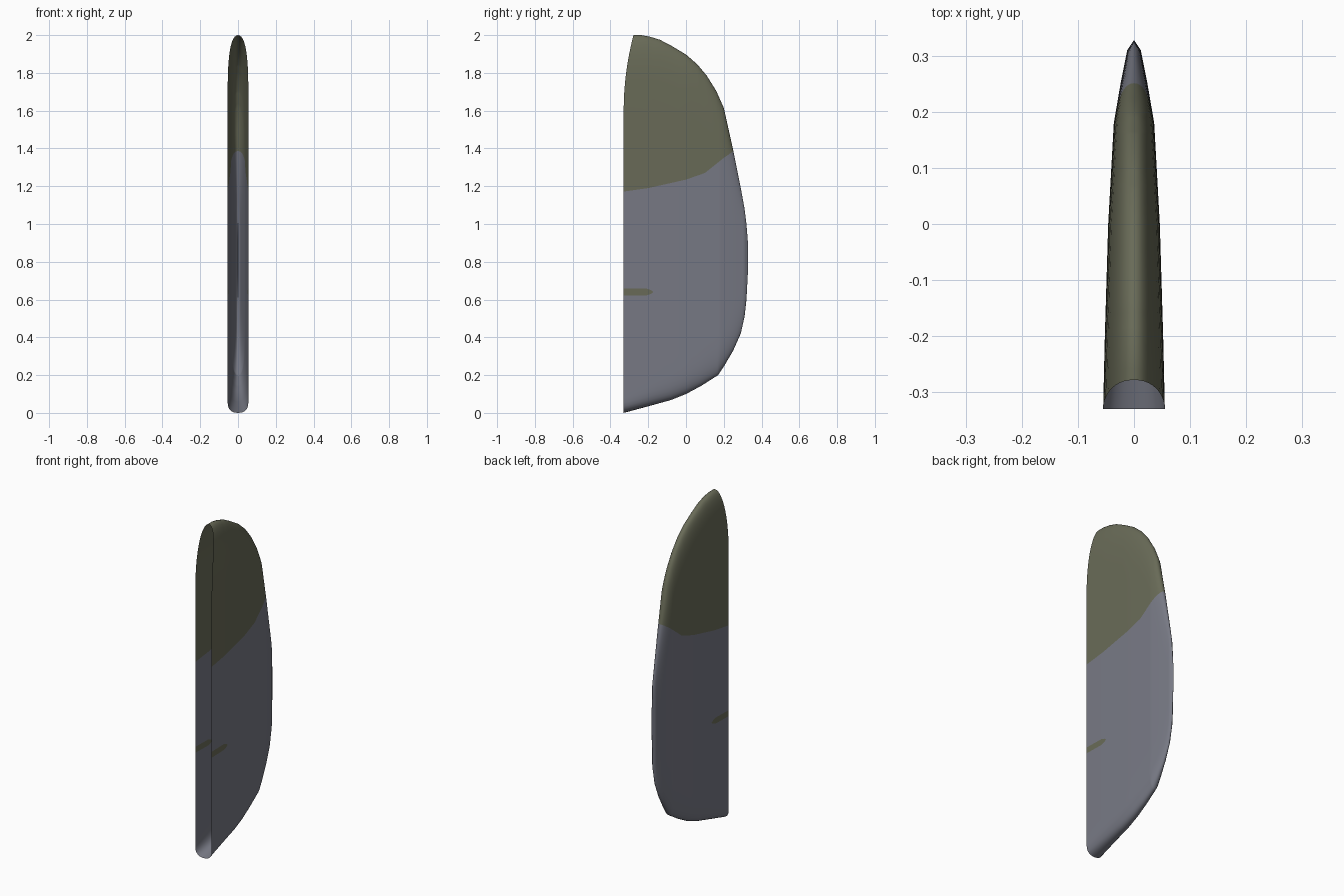
import bpy, bmesh, math
from mathutils import Vector

if "Cube" in bpy.data.objects:
    bpy.data.objects.remove(bpy.data.objects["Cube"])

# Side outline and half width as (y, value) profiles
TOP = [(-.33, 2.0), (-.28, 2.0), (-.22, 1.992), (-.15, 1.975), (-.08, 1.945), (0, 1.897), (.06, 1.845),
       (.11, 1.785), (.16, 1.705), (.2, 1.615), (.25, 1.39), (.29, 1.19), (.31, 1.08), (.32, 1.0), (.328, .9)]
BOTTOM = [(-.33, 0), (-.2, .035), (-.08, .068), (0, .1), (.08, .143), (.17, .2), (.2, .245),
          (.25, .33), (.29, .42), (.31, .51), (.32, .6), (.328, .75)]
WIDTH = [(-.33, .055), (-.2, .052), (0, .046), (.18, .036), (.25, .024), (.31, .012), (.328, 0)]
# Colour boundary line on the sides
PAINT = [(-.34, 1.17), (-.2, 1.19), (0, 1.235), (.1, 1.27), (.2, 1.35), (.25, 1.385), (.34, 1.45)]


def lerp(table, v):
    for (a, p), (b, q) in zip(table, table[1:]):
        if v <= b:
            return p + (q - p) * max(0, v - a) / (b - a)
    return table[-1][1]


def rounding(d, r):
    k = 1 - min(max(d / r, 0), 1)
    return max(0, 1 - k ** 4) ** .45


def material(name, col):
    m = bpy.data.materials.new(name)
    m.diffuse_color = (*col, 1)
    m.use_nodes = True
    m.node_tree.nodes["Principled BSDF"].inputs["Base Color"].default_value = m.diffuse_color
    return m


# Stations along y, with extra ones between the profile points
keys = sorted({p[0] for p in TOP + BOTTOM + WIDTH})
stations = []
for a, b in zip(keys, keys[1:]):
    stations += [a, (a + b) / 2]
stations.append(keys[-1])

# Hollow shell: rounded cross-sections lofted from the open front to the thin rear edge
N = 48
bm = bmesh.new()
rings = []
for ys in stations:
    zb, zt, w = lerp(BOTTOM, ys), lerp(TOP, ys), lerp(WIDTH, ys)
    h = zt - zb
    r_top = min(.42, h / 2)
    r_bot = min(.08 + (ys + .33) * .35, h / 2)
    ring = []
    for i in range(2 * N):
        a = math.pi * i / N
        s = (1 - math.cos(a)) / 2
        z = zb + h * s
        x = w * rounding(h * s, r_bot) * rounding(h * (1 - s), r_top)
        # the front rim curves back near the top
        cut = .052 * max(0, (z - 1.6) / .4) ** 2
        y = ys + cut * max(0, 1 - (ys + .33) / .25)
        ring.append(bm.verts.new((x if i <= N else -x, y, z)))
    rings.append(ring)
for r, q in zip(rings, rings[1:]):
    for i in range(2 * N):
        j = (i + 1) % (2 * N)
        bm.faces.new((r[i], r[j], q[j], q[i]))
bmesh.ops.remove_doubles(bm, verts=bm.verts, dist=.00005)
bmesh.ops.recalc_face_normals(bm, faces=bm.faces)
side = [f for f in bm.faces if abs(f.normal.x) > .8]
if sum(f.normal.x * f.calc_center_median().x for f in side) < 0:
    bmesh.ops.reverse_faces(bm, faces=bm.faces)


def cut_line(p, q):
    """Cut the faces near the side-view line from p to q."""
    d = Vector((0, q[0] - p[0], q[1] - p[1]))
    lo, hi = sorted((p[0], q[0]))
    zl, zh = sorted((p[1], q[1]))
    near = []
    for f in bm.faces:
        fy, fz = [v.co.y for v in f.verts], [v.co.z for v in f.verts]
        if max(fy) > lo - .001 and min(fy) < hi + .001 and max(fz) > zl - .03 and min(fz) < zh + .03:
            near.append(f)
    geom = near + list({e for f in near for e in f.edges}) + list({v for f in near for v in f.verts})
    bmesh.ops.bisect_plane(bm, geom=geom, dist=1e-6, plane_co=(0, p[0], p[1]),
                           plane_no=Vector((1, 0, 0)).cross(d).normalized())


for p, q in zip(PAINT, PAINT[1:]):
    cut_line(p, q)

# Small rounded dash near the front edge
DASH = [(-.34, .622), (-.21, .622), (-.185, .63), (-.172, .64), (-.185, .65), (-.21, .658), (-.34, .658)]
for p, q in zip(DASH, DASH[1:]):
    cut_line(p, q)


def in_dash(y, z):
    return all((q[0] - p[0]) * (z - p[1]) - (q[1] - p[1]) * (y - p[0]) > 0
               for p, q in zip(DASH, DASH[1:]))


for f in bm.faces:
    c = f.calc_center_median()
    f.material_index = int(c.z > lerp(PAINT, c.y) or in_dash(c.y, c.z))

mesh = bpy.data.meshes.new("fairing_shell")
bm.to_mesh(mesh)
bm.free()
mesh.materials.append(material("slate grey", (.185, .192, .232)))
mesh.materials.append(material("olive", (.140, .146, .096)))
shell = bpy.data.objects.new("fairing_shell", mesh)
bpy.context.collection.objects.link(shell)
bpy.context.view_layer.objects.active = shell
shell.select_set(True)
bpy.ops.object.shade_smooth_by_angle(angle=math.radians(40))
